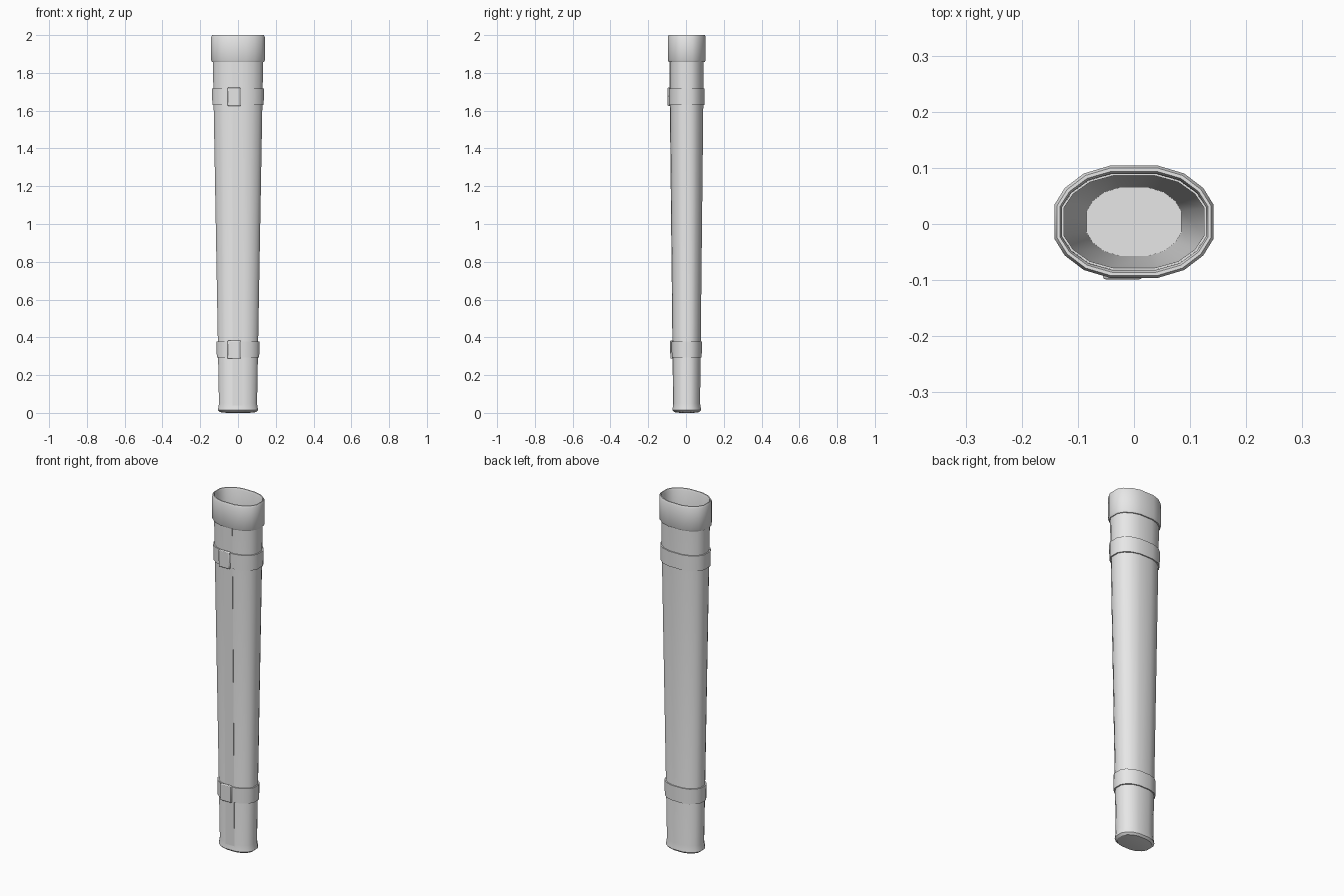
import bpy, bmesh, math

cube = bpy.data.objects.get("Cube")
if cube:
    bpy.data.objects.remove(cube, do_unlink=True)

grey = bpy.data.materials.new("light_grey")
grey.use_nodes = True
COLOUR = (0.8, 0.8, 0.8, 1)
grey.diffuse_color = COLOUR
grey.node_tree.nodes["Principled BSDF"].inputs["Base Color"].default_value = COLOUR

CENTRE_Y = 0.004
# One quarter of the flattened oval cross-section, from the side to the back
QUARTER = [(1, 0.3), (0.87, 0.6), (0.63, 0.86), (0.3, 1)]
OVAL = (QUARTER + [(-x, y) for x, y in reversed(QUARTER)]
        + [(-x, -y) for x, y in QUARTER]
        + [(x, -y) for x, y in reversed(QUARTER)])


def finish(name, bm, angle=35):
    bmesh.ops.recalc_face_normals(bm, faces=bm.faces)
    mesh = bpy.data.meshes.new(name)
    bm.to_mesh(mesh)
    bm.free()
    mesh.materials.append(grey)
    obj = bpy.data.objects.new(name, mesh)
    bpy.context.collection.objects.link(obj)
    bpy.ops.object.select_all(action='DESELECT')
    obj.select_set(True)
    bpy.context.view_layer.objects.active = obj
    bpy.ops.object.shade_smooth_by_angle(angle=math.radians(angle))
    return obj


def loft(name, profile, ring=False):
    """Join ovals given as (z, half width, half depth); cap or close the ends."""
    bm = bmesh.new()
    loops = [[bm.verts.new((x * hx, CENTRE_Y + y * hy, z)) for x, y in OVAL]
             for z, hx, hy in profile]
    pairs = list(zip(loops, loops[1:]))
    if ring:
        pairs.append((loops[-1], loops[0]))
    else:
        bm.faces.new(loops[0])
        bm.faces.new(loops[-1])
    n = len(OVAL)
    for a, b in pairs:
        for i in range(n):
            j = (i + 1) % n
            bm.faces.new((a[i], a[j], b[j], b[i]))
    return finish(name, bm)


def body_size(z):
    """Half width and half depth of the tapering tube at height z."""
    t = z / 1.86
    return 0.1 + 0.033 * t, 0.07 + 0.02 * t


# Hollow tapering tube: closed foot with a small lip, inside wall and floor
loft("sheath_body", [
    (0, 0.06, 0.035), (0.004, 0.095, 0.066), (0.014, 0.106, 0.076),
    (0.022, 0.105, 0.075), (0.05, *body_size(0.05)), (1.9, *body_size(1.9)),
    (1.9, 0.125, 0.082), (0.03, 0.085, 0.061)])

# Collar around the open mouth
loft("mouth_collar", [
    (1.858, 0.128, 0.085), (1.858, 0.137, 0.096), (1.866, 0.142, 0.1),
    (1.99, 0.142, 0.1), (2, 0.137, 0.096), (2, 0.132, 0.09),
    (1.99, 0.129, 0.086)], ring=True)


def front_plate(name, x0, x1, z0, z1, thick, lift):
    """Plate following the sloping front of the tube."""
    bm = bmesh.new()
    bmesh.ops.create_cube(bm, size=1)
    for v in bm.verts:
        z = z1 if v.co.z > 0 else z0
        front = CENTRE_Y - body_size(z)[1] - lift
        v.co = (x1 if v.co.x > 0 else x0,
                front - thick if v.co.y < 0 else front + 0.002, z)
    return finish(name, bm)


# Overlapping seam down the front
front_plate("front_seam", -0.03, 0.025, 0.03, 1.857, 0.002, 0)

# Two straps, each with an overlapping end tab on the front
for label, z0, z1 in (("lower", 0.292, 0.378), ("upper", 1.63, 1.717)):
    low, high = body_size(z0), body_size(z1)
    loft(label + "_strap", [
        (z0, low[0] - 0.003, low[1] - 0.003), (z0, low[0] + 0.007, low[1] + 0.006),
        (z1, high[0] + 0.007, high[1] + 0.006), (z1, high[0] - 0.003, high[1] - 0.003)],
        ring=True)
    tab = front_plate(label + "_strap_tab", -0.055, 0.014,
                      z0 - 0.005, z1 + 0.005, 0.011, 0.003)
    bevel = tab.modifiers.new("soft_edges", 'BEVEL')
    bevel.width = 0.004
    bevel.segments = 2
